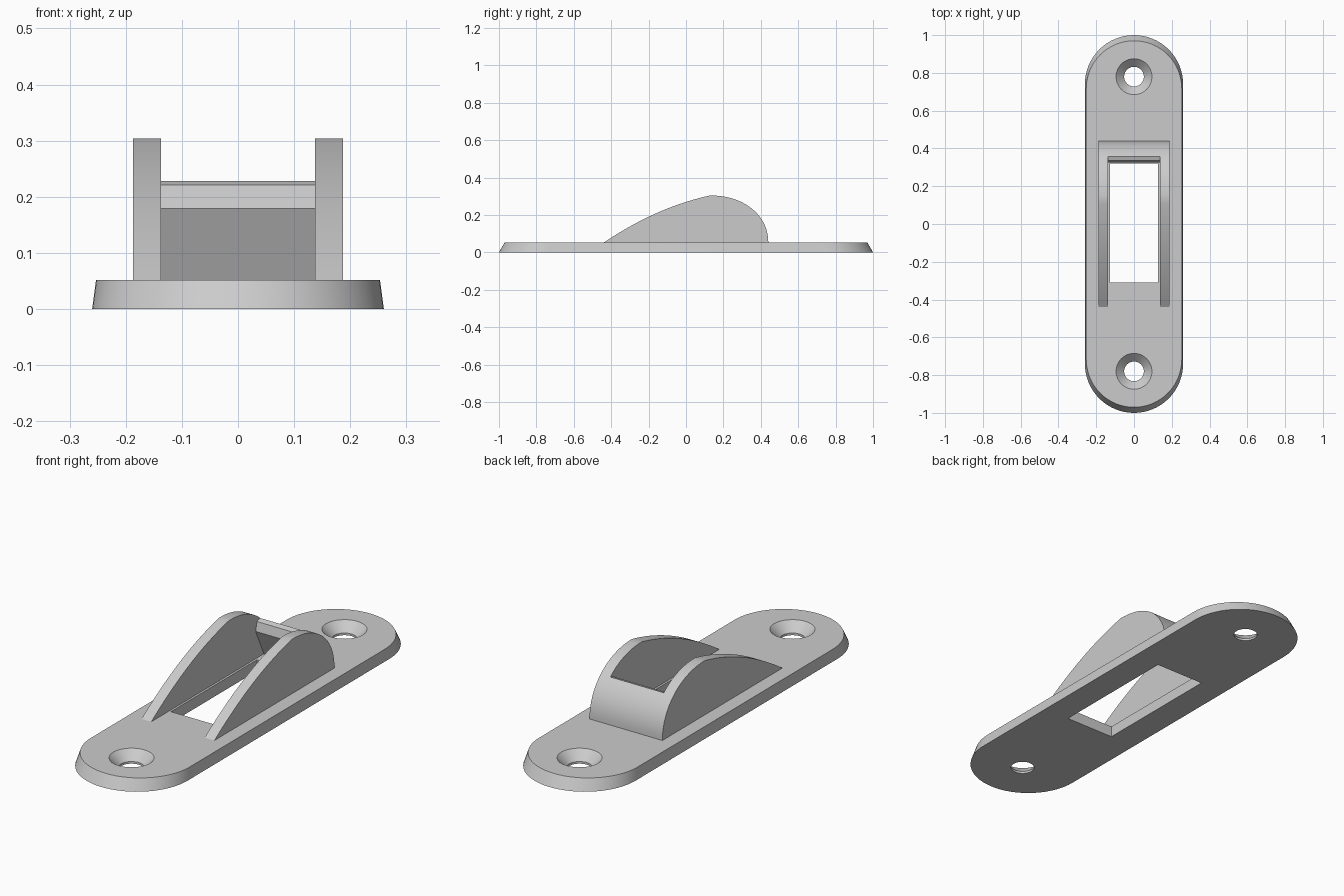
import bpy
import bmesh
from math import sin, cos, pi, radians

if "Cube" in bpy.data.objects:
    bpy.data.objects.remove(bpy.data.objects["Cube"], do_unlink=True)

grey = bpy.data.materials.new("light_grey")
grey.use_nodes = True
grey.diffuse_color = (0.6, 0.6, 0.6, 1)
grey.node_tree.nodes["Principled BSDF"].inputs["Base Color"].default_value = (0.6, 0.6, 0.6, 1)

BASE_TOP = 0.052


def loft(name, rings):
    """Solid skinned through matching rings of points, capped at both ends."""
    bm = bmesh.new()
    loops = [[bm.verts.new(p) for p in ring] for ring in rings]
    for a, b in zip(loops, loops[1:]):
        for i in range(len(a)):
            j = (i + 1) % len(a)
            bm.faces.new((a[i], a[j], b[j], b[i]))
    bm.faces.new(loops[0])
    bm.faces.new(loops[-1])
    bmesh.ops.recalc_face_normals(bm, faces=bm.faces)
    mesh = bpy.data.meshes.new(name)
    bm.to_mesh(mesh)
    bm.free()
    mesh.materials.append(grey)
    obj = bpy.data.objects.new(name, mesh)
    bpy.context.collection.objects.link(obj)
    return obj


def extrude_x(name, profile, half):
    return loft(name, [[(x, y, z) for y, z in profile] for x in (-half, half)])


def stadium(radius, length, z, n=32):
    ring = []
    for side in (0, 1):
        centre = (length - radius) * (1 - 2 * side)
        for i in range(n + 1):
            a = pi * (side + i / n)
            ring.append((radius * cos(a), centre + radius * sin(a), z))
    return ring


def circle(radius, y, z, n=48):
    return [(radius * cos(2 * pi * i / n), y + radius * sin(2 * pi * i / n), z) for i in range(n)]


def cut(obj, cutter):
    mod = obj.modifiers.new("cut", "BOOLEAN")
    mod.operation = "DIFFERENCE"
    mod.solver = "EXACT"
    mod.object = cutter
    bpy.ops.object.select_all(action="DESELECT")
    bpy.context.view_layer.objects.active = obj
    obj.select_set(True)
    bpy.ops.object.modifier_apply(modifier=mod.name)
    bpy.data.objects.remove(cutter, do_unlink=True)


def smooth(obj):
    bpy.ops.object.select_all(action="DESELECT")
    bpy.context.view_layer.objects.active = obj
    obj.select_set(True)
    bpy.ops.object.shade_smooth_by_angle(angle=radians(20))


# Base plate with tapered rim
base = loft("base_plate", [stadium(0.26, 1.0, 0), stadium(0.253, 0.97, BASE_TOP)])

# Countersunk screw holes
for y in (-0.78, 0.78):
    cut(base, loft("screw_hole_cutter", [circle(0.052, y, -0.02), circle(0.052, y, 0.01),
                                         circle(0.095, y, BASE_TOP), circle(0.095, y, 0.1)]))

# Rectangular opening through the plate
cut(base, extrude_x("opening_cutter", [(-0.31, -0.05), (0.32, -0.05), (0.32, 0.1), (-0.31, 0.1)], 0.127))
smooth(base)

# Guard: shallow rising arc at the front, rounded fall at the back
start_y, peak_y, end_y, peak_z = -0.44, 0.13, 0.44, 0.304
rise = peak_z - BASE_TOP
N = 24
profile = []
for i in range(N):
    t = i / N
    bulge = 0.13 * 4 * t * (1 - t)
    profile.append((start_y + (peak_y - start_y) * t, BASE_TOP + rise * (t + bulge)))
for i in range(N + 1):
    a = pi / 2 * (1 - i / N)
    power = 2 / 2.1
    profile.append((peak_y + (end_y - peak_y) * max(cos(a), 0) ** power,
                    BASE_TOP + rise * max(sin(a), 0) ** power))
guard = extrude_x("guard", profile, 0.187)

# Slot between the two cheeks, leaving an undercut rear wall
slot = [(-0.6, 0), (0.41, 0), (0.385, BASE_TOP), (0.325, 0.179), (0.335, 0.221),
        (0.36, 0.229), (0.4, 0.24), (0.4, 0.5), (-0.6, 0.5)]
cut(guard, extrude_x("slot_cutter", slot, 0.137))
smooth(guard)
